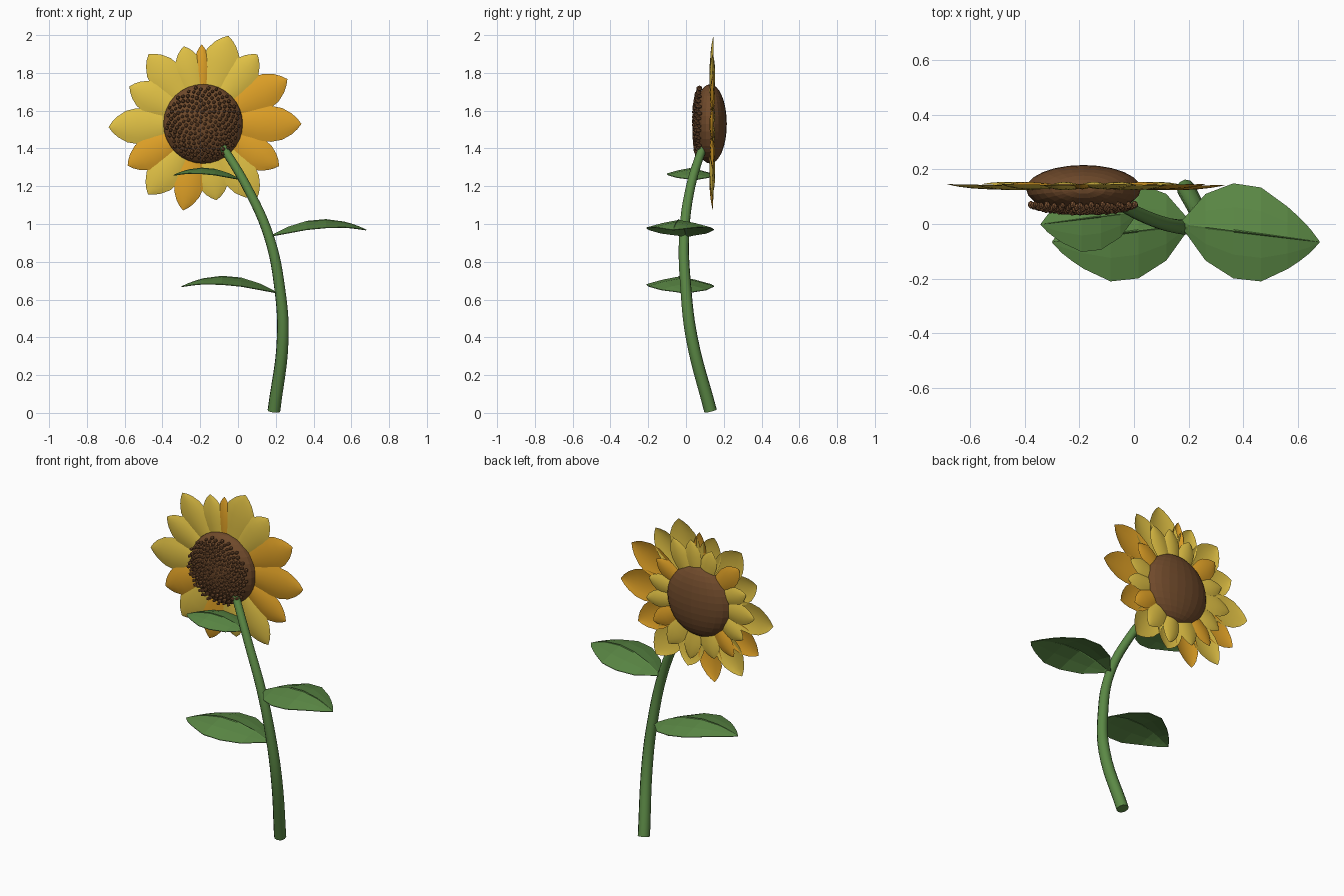
import bpy, bmesh, math, random
from mathutils import Vector, Matrix

random.seed(4)
cube = bpy.data.objects.get("Cube")
if cube:
    bpy.data.objects.remove(cube, do_unlink=True)


def material(name, rgb):
    m = bpy.data.materials.new(name)
    m.use_nodes = True
    m.diffuse_color = (*rgb, 1)
    m.node_tree.nodes["Principled BSDF"].inputs["Base Color"].default_value = (*rgb, 1)
    return m


YELLOW = material("petal yellow", (0.76, 0.54, 0.06))
ORANGE = material("petal orange", (0.75, 0.36, 0.02))
GREEN = material("leaf green", (0.105, 0.25, 0.06))
BROWN = material("disc brown", (0.16, 0.068, 0.024))
SEED = material("seed brown", (0.21, 0.09, 0.035))

HEAD = Vector((-0.185, 0.128, 1.53))


def finish(name, bm, mats, smooth=False):
    me = bpy.data.meshes.new(name)
    bm.to_mesh(me)
    bm.free()
    for m in mats:
        me.materials.append(m)
    for p in me.polygons:
        p.use_smooth = smooth
    ob = bpy.data.objects.new(name, me)
    bpy.context.collection.objects.link(ob)
    return ob


def skin(bm, rows, mat=0):
    """Bridge rows of points into a surface."""
    grid = [[bm.verts.new(p) for p in row] for row in rows]
    for a, b in zip(grid, grid[1:]):
        for i in range(len(a) - 1):
            f = bm.faces.new((a[i], a[i + 1], b[i + 1], b[i]))
            f.material_index = mat


# Stem: tapered, curving tube
curve = bpy.data.curves.new("stem", "CURVE")
curve.dimensions = "3D"
curve.bevel_depth = 0.034
curve.bevel_resolution = 3
curve.resolution_u = 6
curve.use_fill_caps = True
path = [(0.19, 0.13, 0.01), (0.237, 0.03, 0.4), (0.222, 0, 0.65),
        (0.165, -0.01, 0.93), (0.045, 0.025, 1.2), (-0.1, 0.1, 1.44)]
spline = curve.splines.new("BEZIER")
spline.bezier_points.add(len(path) - 1)
for i, (bp, co) in enumerate(zip(spline.bezier_points, path)):
    bp.co = co
    bp.handle_left_type = bp.handle_right_type = "AUTO"
    bp.radius = 1 - 0.07 * i
curve.materials.append(GREEN)
stem = bpy.data.objects.new("stem", curve)
bpy.context.collection.objects.link(stem)

# Leaves: arched blades with drooping margins and a raised midrib
LEAF = [(0, 0.008), (0.05, 0.038), (0.18, 0.122), (0.38, 0.174), (0.58, 0.172),
        (0.77, 0.114), (0.85, 0.082), (0.93, 0.045), (1, 0.002)]


def leaf(name, base, side, scale):
    bm = bmesh.new()
    rows = []
    for s, w in LEAF:
        crest = 0.035 * s + 0.27 * s * (1 - s)
        row = []
        rib = 0.007 * (1 - s) + 0.0005
        for y, drop in ((-w, 1), (-w / 2, 0.4), (-rib, 0), (0, -0.12),
                        (rib, 0), (w / 2, 0.4), (w, 1)):
            z = crest - drop * 0.23 * w
            p = Vector((side * 0.51 * s, y - 0.066 * s, z))
            row.append(Vector(base) + p * scale)
        rows.append(row)
    skin(bm, rows)
    bmesh.ops.recalc_face_normals(bm, faces=bm.faces)
    if sum(f.normal.z for f in bm.faces) < 0:
        bmesh.ops.reverse_faces(bm, faces=bm.faces)
    ob = finish(name, bm, [GREEN])
    mod = ob.modifiers.new("thickness", "SOLIDIFY")
    mod.thickness = 0.004


leaf("right_lower_leaf", (0.21, 0, 0.635), -1, 1)
leaf("left_leaf", (0.17, 0, 0.935), 1, 1)
leaf("right_upper_leaf", (0.015, 0.045, 1.235), -1, 0.7)

# Petals: cupped blades around the head
PETAL = [(0, 0.4), (0.25, 0.68), (0.45, 0.92), (0.62, 1), (0.76, 0.88),
         (0.88, 0.58), (0.95, 0.3), (1, 0.01)]


def petal(bm, angle, length, half, mat, y0, bow, start=0.1):
    a = math.radians(angle)
    out = Vector((math.cos(a), 0, math.sin(a)))
    across = Vector((-math.sin(a), 0, math.cos(a)))
    rows = []
    for t, w in PETAL:
        r = start + (length - start) * t
        row = []
        for k in range(7):
            u = k / 3 - 1
            y = y0 - bow * (1 - u * u) * w + 0.008 * t
            row.append(Vector((HEAD.x, y, HEAD.z)) + out * r + across * (u * half * w))
        rows.append(row)
    skin(bm, rows, mat)


# Outer ring: angle, length, half width, colour
OUTER = [(74, 0.485, 0.1, 0), (52, 0.467, 0.085, 0), (28, 0.505, 0.095, 1),
         (0, 0.52, 0.095, 1), (-29, 0.46, 0.085, 1), (-54, 0.487, 0.09, 0),
         (-80, 0.41, 0.085, 0), (-103, 0.47, 0.078, 1), (-128, 0.473, 0.09, 0),
         (-151, 0.456, 0.085, 1), (182, 0.5, 0.095, 0), (153, 0.437, 0.085, 0),
         (128, 0.468, 0.09, 0), (104, 0.423, 0.075, 0), (91, 0.42, 0.045, 1)]
bm = bmesh.new()
for i, (ang, length, half, col) in enumerate(OUTER):
    petal(bm, ang, length, half, col, 0.138 - 0.003 * (i % 2), 0.016)
finish("outer_petals", bm, [YELLOW, ORANGE], True)

# Inner ring: smaller petals at the back
bm = bmesh.new()
for i in range(15):
    petal(bm, i * 24 + 12 + random.uniform(-4, 4), random.uniform(0.33, 0.39),
          random.uniform(0.05, 0.065), int(i % 4 == 1), 0.137, -0.012)
finish("inner_petals", bm, [YELLOW, ORANGE], True)

# Flower disc: flattened ball
bm = bmesh.new()
bmesh.ops.create_uvsphere(bm, u_segments=24, v_segments=16, radius=1,
                          matrix=Matrix.Translation(HEAD) @ Matrix.Diagonal((0.21, 0.088, 0.21, 1)))
finish("flower_disc", bm, [BROWN])

# Seeds: spiral of small beads over the front of the disc
bm = bmesh.new()
COUNT = 190
for i in range(COUNT):
    r = 0.198 * math.sqrt((i + 0.5) / COUNT)
    a = i * math.pi * (3 - math.sqrt(5))
    y = 0.045 + 0.028 * (r / 0.2) ** 3
    spot = Vector((HEAD.x + r * math.cos(a), y, HEAD.z + r * math.sin(a)))
    size = random.uniform(0.009, 0.0125)
    bmesh.ops.create_icosphere(bm, subdivisions=1, radius=size,
                               matrix=Matrix.Translation(spot) @ Matrix.Diagonal((1, 1.3, 1, 1)))
finish("seeds", bm, [SEED])
